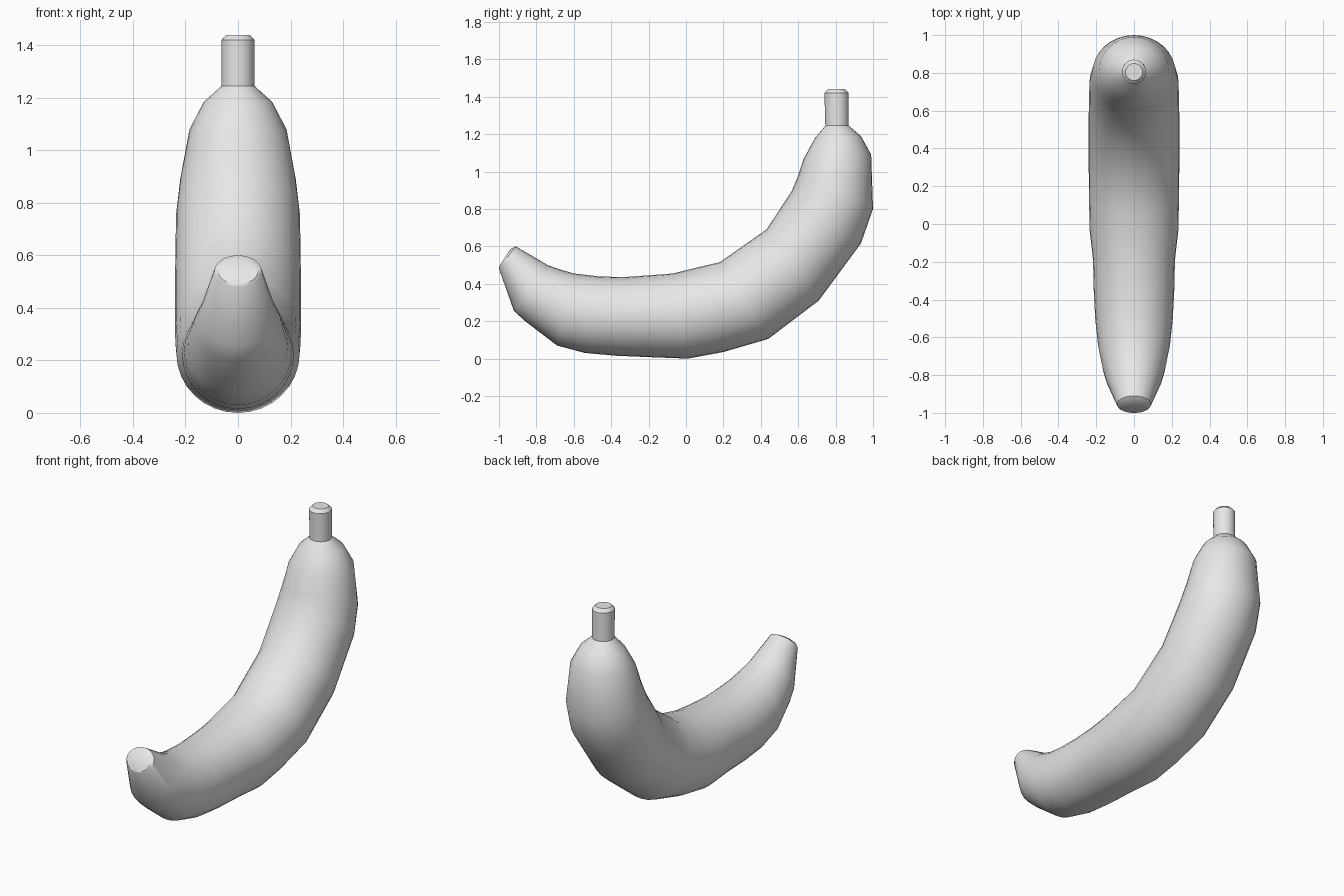
import bpy
import bmesh
from math import cos, sin, pi, radians
from mathutils import Vector

if "Cube" in bpy.data.objects:
    bpy.data.objects.remove(bpy.data.objects["Cube"])

SIDES = 32

peel = bpy.data.materials.new("pale_grey_peel")
peel.use_nodes = True
peel.diffuse_color = (0.8, 0.8, 0.8, 1)
peel.node_tree.nodes["Principled BSDF"].inputs["Base Color"].default_value = (0.8, 0.8, 0.8, 1)


def loft(name, rings):
    """Skin ellipses given as inner y, inner z, outer y, outer z, half width."""
    bm = bmesh.new()
    loops = []
    for iy, iz, oy, oz, half_width in rings:
        inner, outer = Vector((0, iy, iz)), Vector((0, oy, oz))
        centre, radius = (inner + outer) / 2, (inner - outer) / 2
        side = Vector((half_width, 0, 0))
        angles = [2 * pi * i / SIDES for i in range(SIDES)]
        loops.append([bm.verts.new(centre + radius * cos(a) + side * sin(a)) for a in angles])
    for low, high in zip(loops, loops[1:]):
        for i in range(SIDES):
            j = (i + 1) % SIDES
            bm.faces.new((low[i], low[j], high[j], high[i]))
    bm.faces.new(loops[0])
    bm.faces.new(loops[-1])
    bmesh.ops.recalc_face_normals(bm, faces=bm.faces)
    mesh = bpy.data.meshes.new(name)
    bm.to_mesh(mesh)
    bm.free()
    mesh.materials.append(peel)
    obj = bpy.data.objects.new(name, mesh)
    bpy.context.collection.objects.link(obj)
    bpy.ops.object.select_all(action="DESELECT")
    obj.select_set(True)
    bpy.context.view_layer.objects.active = obj
    bpy.ops.object.shade_smooth_by_angle(angle=radians(35))
    return obj


# Curved fruit, from the blunt front tip to the shoulder below the stem
loft("fruit_body", [
    (-.94, .585, -1, .49, .075),
    (-.91, .6, -1, .48, .09),
    (-.74, .5, -.92, .255, .145),
    (-.67, .475, -.86, .2, .165),
    (-.6, .455, -.69, .07, .19),
    (-.47, .44, -.54, .03, .205),
    (-.34, .435, -.37, .015, .213),
    (-.2, .445, -.18, .007, .217),
    (-.07, .455, .01, 0, .235),
    (.05, .485, .2, .035, .238),
    (.18, .515, .44, .105, .24),
    (.43, .69, .71, .31, .24),
    (.565, .895, .935, .615, .236),
    (.6, .98, 1, .8, .22),
    (.63, 1.07, .99, 1.09, .185),
    (.69, 1.18, .935, 1.19, .13),
    (.745, 1.245, .87, 1.245, .063),
])

# Straight stem with a bevelled top
loft("stem", [
    (.745, 1.235, .87, 1.235, .063),
    (.74, 1.42, .87, 1.42, .063),
    (.76, 1.44, .85, 1.44, .045),
])
